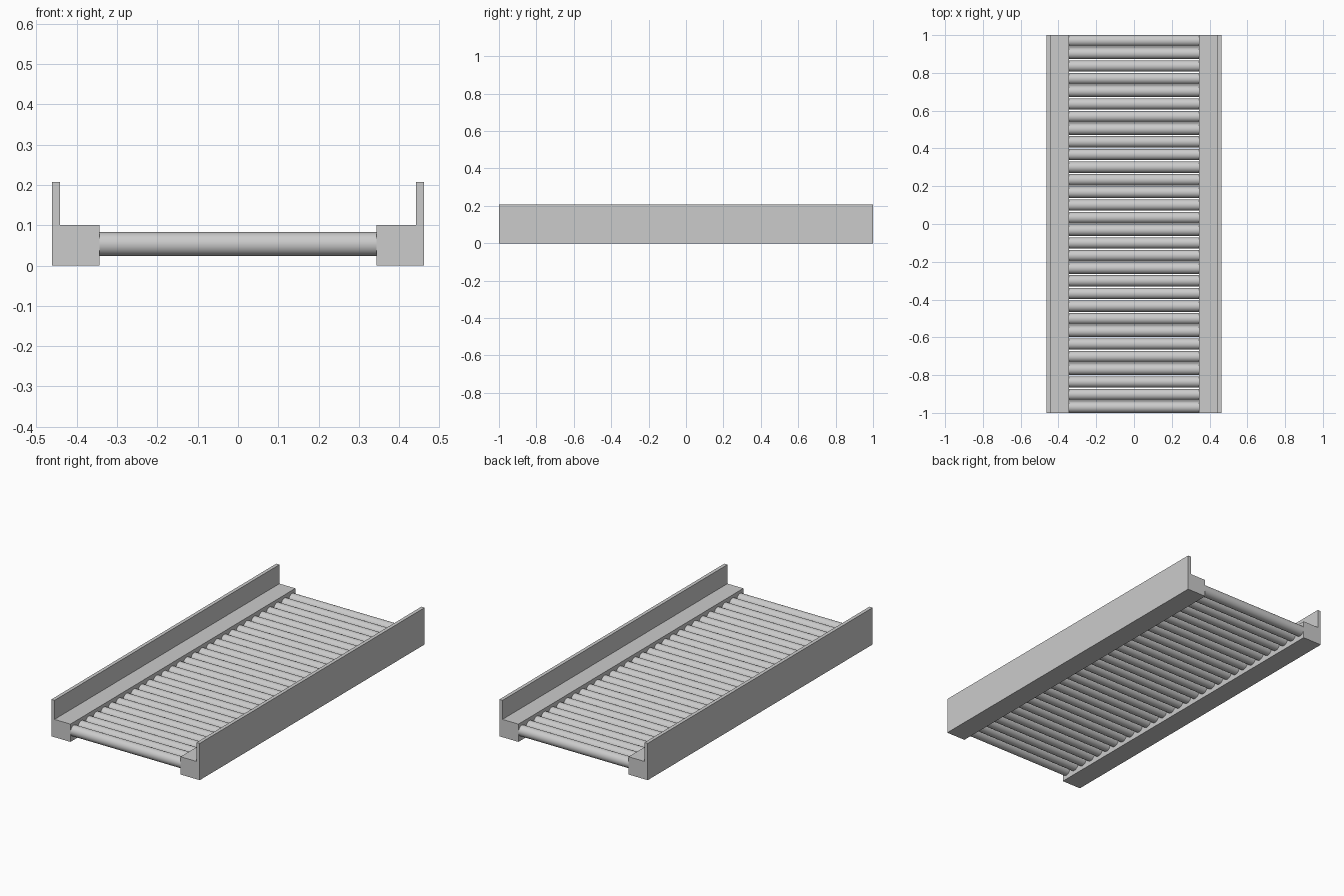
import bpy, bmesh
from math import pi
from mathutils import Matrix, Vector

if "Cube" in bpy.data.objects:
    bpy.data.objects.remove(bpy.data.objects["Cube"])

HALF_LEN = 1.0
INNER, OUTER, LIP = 0.343, 0.462, 0.442
RAIL_H, GUARD_H = 0.10, 0.207
ROLLERS, RADIUS, ROLLER_Z = 30, 0.03, 0.053


def add_object(name, bm):
    bmesh.ops.recalc_face_normals(bm, faces=bm.faces)
    mesh = bpy.data.meshes.new(name)
    bm.to_mesh(mesh)
    bm.free()
    obj = bpy.data.objects.new(name, mesh)
    bpy.context.collection.objects.link(obj)
    return obj


# Side rail with upright guard: L-shaped profile extruded along y
def side_rail(name, side):
    profile = [(INNER, 0), (OUTER, 0), (OUTER, GUARD_H),
               (LIP, GUARD_H), (LIP, RAIL_H), (INNER, RAIL_H)]
    bm = bmesh.new()
    face = bm.faces.new([bm.verts.new((side * x, -HALF_LEN, z)) for x, z in profile])
    ext = bmesh.ops.extrude_face_region(bm, geom=[face], use_keep_orig=True)
    verts = [g for g in ext["geom"] if isinstance(g, bmesh.types.BMVert)]
    bmesh.ops.translate(bm, verts=verts, vec=Vector((0, 2 * HALF_LEN, 0)))
    return add_object(name, bm)


# Roller: smooth cylinder lying along x between the rails
def roller(name, y):
    bm = bmesh.new()
    bmesh.ops.create_cone(bm, cap_ends=True, segments=32, radius1=RADIUS,
                          radius2=RADIUS, depth=2 * INNER,
                          matrix=Matrix.Translation((0, y, ROLLER_Z)) @ Matrix.Rotation(pi / 2, 4, 'Y'))
    for f in bm.faces:
        f.smooth = len(f.verts) == 4
    for e in bm.edges:
        e.smooth = all(len(f.verts) == 4 for f in e.link_faces)
    return add_object(name, bm)


side_rail("left_rail", -1)
side_rail("right_rail", 1)

# Row of rollers, end ones flush with the rail ends
first = -HALF_LEN + RADIUS
step = 2 * (HALF_LEN - RADIUS) / (ROLLERS - 1)
for i in range(ROLLERS):
    roller(f"roller_{i + 1:02d}", first + i * step)
